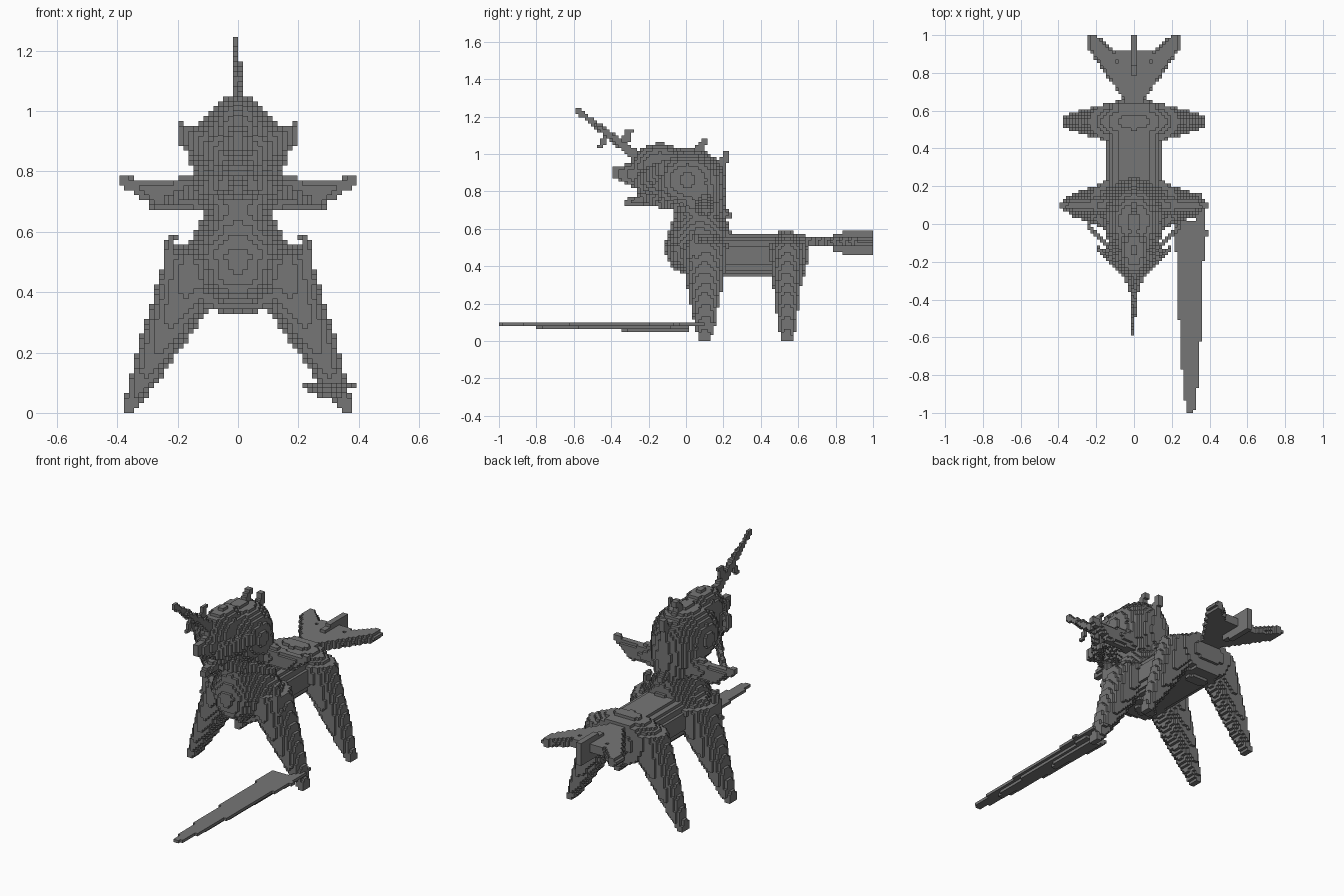
import bpy
from math import ceil, floor
from mathutils import Vector

if "Cube" in bpy.data.objects:
    bpy.data.objects.remove(bpy.data.objects["Cube"])

BLOCK = 2 / 122
HALF = BLOCK / 2
CORNER = Vector((0, -1, 0))
X, Y, Z = AXES = range(3)
FINE = (BLOCK, BLOCK)            # radii of a narrow tip
SLIVER = (0.7 * BLOCK, BLOCK)    # radii of a tip one block wide
filled = {}                      # grid cell -> part name

grey = bpy.data.materials.new("stone_grey")
grey.use_nodes = True
grey.diffuse_color = (0.18, 0.18, 0.18, 1)
shader = grey.node_tree.nodes["Principled BSDF"]
shader.inputs["Base Color"].default_value = grey.diffuse_color


def fill(name, low, high, inside, mirror):
    """Claim every free grid cell in a box whose centre passes the test."""
    spans = [range(floor((low[axis] - CORNER[axis]) / BLOCK),
                   ceil((high[axis] - CORNER[axis]) / BLOCK)) for axis in AXES]
    for i in spans[X]:
        for j in spans[Y]:
            for k in spans[Z]:
                centre = CORNER + BLOCK * Vector((i, j, k)) + Vector((HALF, HALF, HALF))
                if not inside(centre):
                    continue
                if mirror:
                    filled.setdefault((i, j, k), "left_" + name)
                    filled.setdefault((-1 - i, j, k), "right_" + name)
                else:
                    filled.setdefault((i, j, k), name)


def ellipsoid(name, centre, radii):
    centre, radii = Vector(centre), Vector(radii)

    def inside(point):
        return sum(((p - c) / r) ** 2 for p, c, r in zip(point, centre, radii)) <= 1

    fill(name, centre - radii, centre + radii, inside, False)


def taper(name, axis, start, end, thick, thin, curve=1, power=2, mirror=False):
    """Sweep a section square to the axis, shrinking from thick to thin."""
    start, end = Vector(start), Vector(end)
    across = [other for other in AXES if other != axis]

    def inside(point):
        along = (point[axis] - start[axis]) / (end[axis] - start[axis])
        if not 0 <= along <= 1:
            return False
        middle = start.lerp(end, along)
        size = (1 - along) ** curve
        total = 0
        for other, wide, narrow in zip(across, thick, thin):
            radius = narrow + (wide - narrow) * size
            total += (abs(point[other] - middle[other]) / radius) ** power
        return total <= 1

    margin = Vector((0, 0, 0))
    for other, wide, narrow in zip(across, thick, thin):
        margin[other] = max(wide, narrow)
    low = [min(pair) for pair in zip(start, end)]
    high = [max(pair) for pair in zip(start, end)]
    fill(name, Vector(low) - margin, Vector(high) + margin, inside, mirror)


# Torso
ellipsoid("chest", centre=(0, 0.06, 0.49), radii=(0.15, 0.17, 0.15))
ellipsoid("shoulders", centre=(0, 0.1, 0.47), radii=(0.23, 0.15, 0.14))
ellipsoid("hips", centre=(0, 0.54, 0.46), radii=(0.24, 0.12, 0.13))
barrel = (0.15, 0.12)
taper("barrel", Y, (0, 0, 0.46), (0, 0.64, 0.46), barrel, barrel, power=2.3)

# Neck and head
taper("neck_base", Z, (0, 0.08, 0.5), (0, 0.07, 0.68), (0.19, 0.2), (0.1, 0.13))
taper("neck", Z, (0, 0.07, 0.66), (0, 0.06, 0.84), (0.11, 0.13), (0.15, 0.15), curve=2)
ellipsoid("skull", centre=(0, 0.01, 0.86), radii=(0.16, 0.2, 0.17))
ellipsoid("forehead", centre=(0, -0.14, 0.94), radii=(0.09, 0.15, 0.12))
taper("snout", Y, (0, -0.1, 0.86), (0, -0.39, 0.9), (0.11, 0.13), (BLOCK, 0.03))
taper("jaw", Y, (0, -0.1, 0.79), (0, -0.32, 0.74), (0.08, 0.07), FINE)

# Horn with two barbs, and the mane spikes behind it
taper("horn", Y, (0, -0.24, 0.97), (-HALF, -0.59, 1.24), (0.02, 0.04), SLIVER)
taper("lower_barb", Z, (-HALF, -0.42, 1.1), (-HALF, -0.46, 1.04), SLIVER, SLIVER)
taper("upper_barb", Z, (-HALF, -0.34, 1.04), (-HALF, -0.3, 1.13), (BLOCK, 0.03), SLIVER)
taper("crown_spike", Z, (0, 0.03, 0.93), (0, 0.1, 1.09), (0.03, 0.06), FINE)
taper("nape_spike", Z, (0, 0.14, 0.85), (0, 0.22, 1.01), (0.03, 0.06), FINE)
taper("withers_spike", Y, (0, 0.14, 0.7), (0, 0.25, 0.67), (0.05, 0.06), FINE)

# Side ears with upturned tips
taper("ear", X, (0, 0.1, 0.74), (0.3, 0.1, 0.72), (0.06, 0.08), (0.03, 0.04), mirror=True)
taper("ear_tip", X, (0.24, 0.1, 0.71), (0.39, 0.1, 0.77), (0.04, 0.05), FINE, mirror=True)

# Swept cheek fins, whiskers and shoulder spikes
taper("cheek_fin", X, (0.05, -0.25, 0.84), (0.2, -0.12, 0.93), (0.03, 0.07), (BLOCK, 0.04), mirror=True)
taper("whisker", X, (0.05, -0.22, 0.77), (0.25, 0, 0.7), (0.02, 0.04), FINE, mirror=True)
taper("shoulder_spike", Z, (0.24, 0.04, 0.42), (0.22, 0.04, 0.59), (0.02, 0.03), FINE, mirror=True)

# Splayed legs tapering to narrow feet
for part, y, depth in (("front_leg", 0.1, 0.13), ("hind_leg", 0.54, 0.1)):
    taper(part, Z, (0.11, y, 0.52), (0.365, y, 0), (0.13, depth), (BLOCK, 0.03), curve=0.8, mirror=True)

# Tail: two flat pointed side feathers, a web between them and an upright fin
root, widest, tip = (0.01, 0.62, 0.53), (0.17, 0.92, 0.53), (0.22, 1, 0.53)
taper("tail_feather", Y, root, widest, (0.02, 0.03), (0.07, 0.03), mirror=True)
taper("feather_tip", Y, widest, tip, (0.07, 0.03), (0.02, 0.02), mirror=True)
taper("tail_web", Y, (0, 0.62, 0.53), (0, 0.92, 0.53), (0.02, 0.025), (0.12, 0.025), power=4)
taper("tail_fin", Y, (0, 0.78, 0.525), (0, 1, 0.525), (BLOCK, 0.04), (BLOCK, 0.07), curve=3, power=6)

# Long blade in stacked layers beside the left front foot
for part, layer, reach, width in (("blade_top", 5, 1, 0.08), ("blade_middle", 4, 0.8, 0.06),
                                  ("blade_ridge", 3, 0.35, 0.04)):
    level = layer * BLOCK + HALF
    taper(part, Y, (0.295, 0.02, level), (0.3, -reach, level), (width, HALF), (HALF, HALF), curve=0.45, power=8)
grip_level = 5 * BLOCK + HALF
taper("grip", Y, (0.36, -0.07, grip_level), (0.34, 0.17, grip_level), (0.03, HALF), (0.02, HALF), power=8)


def outer_faces(cell):
    """Corner loops of the cell's sides that no other cell covers."""
    for axis in AXES:
        for side in (0, 1):
            beside = list(cell)
            beside[axis] += 1 if side else -1
            if tuple(beside) in filled:
                continue
            next_axis, last_axis = (axis + 1) % 3, (axis + 2) % 3
            ring = [(0, 0), (1, 0), (1, 1), (0, 1)]
            face = []
            for across, up in ring if side else reversed(ring):
                corner = list(cell)
                corner[axis] += side
                corner[next_axis] += across
                corner[last_axis] += up
                face.append(tuple(corner))
            yield face


# Turn each part's cells into a block surface
for name in sorted(set(filled.values())):
    index, faces = {}, []
    for cell, part in filled.items():
        if part == name:
            for face in outer_faces(cell):
                faces.append([index.setdefault(corner, len(index)) for corner in face])
    mesh = bpy.data.meshes.new(name)
    mesh.from_pydata([CORNER + BLOCK * Vector(corner) for corner in index], [], faces)
    mesh.materials.append(grey)
    bpy.context.collection.objects.link(bpy.data.objects.new(name, mesh))
